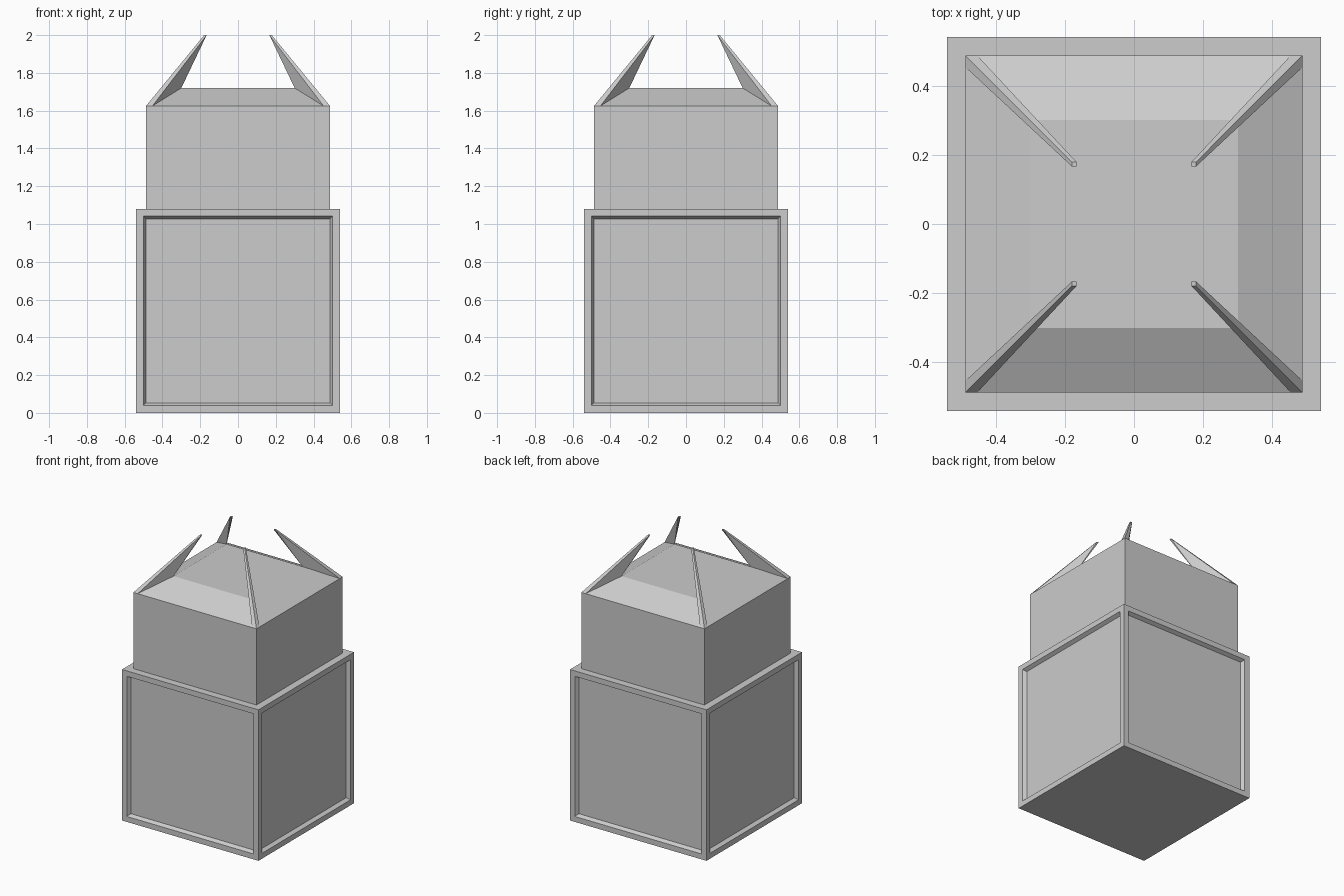
import bpy, bmesh
from mathutils import Vector

cube = bpy.data.objects.get("Cube")
if cube:
    bpy.data.objects.remove(cube, do_unlink=True)

grey = bpy.data.materials.new("light_grey")
grey.use_nodes = True
colour = (0.604, 0.604, 0.604, 1)
grey.diffuse_color = colour
grey.node_tree.nodes["Principled BSDF"].inputs["Base Color"].default_value = colour

BASE, BODY, TOP = 0.54, 0.487, 0.30      # half widths
BASE_Z, BODY_Z, TOP_Z = 1.08, 1.625, 1.72


def finish(bm, name):
    bmesh.ops.recalc_face_normals(bm, faces=bm.faces)
    mesh = bpy.data.meshes.new(name)
    bm.to_mesh(mesh)
    bm.free()
    mesh.materials.append(grey)
    obj = bpy.data.objects.new(name, mesh)
    bpy.context.collection.objects.link(obj)
    return obj


def ring(bm, half, z):
    corners = ((-1, -1), (1, -1), (1, 1), (-1, 1))
    return [bm.verts.new((x * half, y * half, z)) for x, y in corners]


def stack(name, levels):
    """Square sections joined from bottom to top and capped."""
    bm = bmesh.new()
    rings = [ring(bm, half, z) for half, z in levels]
    for low, high in zip(rings, rings[1:]):
        for i in range(4):
            j = (i + 1) % 4
            bm.faces.new((low[i], low[j], high[j], high[i]))
    bm.faces.new(rings[0])
    bm.faces.new(rings[-1])
    return bm


# Base crate with a framed, sunken panel on each side
bm = stack("base_crate", [(BASE, 0), (BASE, BASE_Z)])
bm.normal_update()
sides = [f for f in bm.faces if abs(f.normal.z) < 0.5]
bmesh.ops.inset_individual(bm, faces=sides, thickness=0.055)
bmesh.ops.inset_individual(bm, faces=sides, thickness=0.02, depth=-0.025)
finish(bm, "base_crate")

# Upper block with a shallow hipped roof
finish(stack("upper_block", [(BODY, BASE_Z), (BODY, BODY_Z), (TOP, TOP_Z)]), "upper_block")

# Thin claws rising inward from the four roof corners
INNER, TIP_IN, TIP_OUT = 0.453, 0.166, 0.179
for sx, side in ((-1, "right"), (1, "left")):
    for sy, end in ((-1, "front"), (1, "back")):
        points = [(BODY, BODY, BODY_Z), (BODY, INNER, BODY_Z),
                  (INNER, BODY, BODY_Z), (TOP, TOP, TOP_Z)]
        points += [(x, y, 2) for x in (TIP_IN, TIP_OUT) for y in (TIP_IN, TIP_OUT)]
        bm = bmesh.new()
        verts = [bm.verts.new(Vector((x * sx, y * sy, z))) for x, y, z in points]
        bmesh.ops.convex_hull(bm, input=verts)
        finish(bm, f"corner_claw_{end}_{side}")
